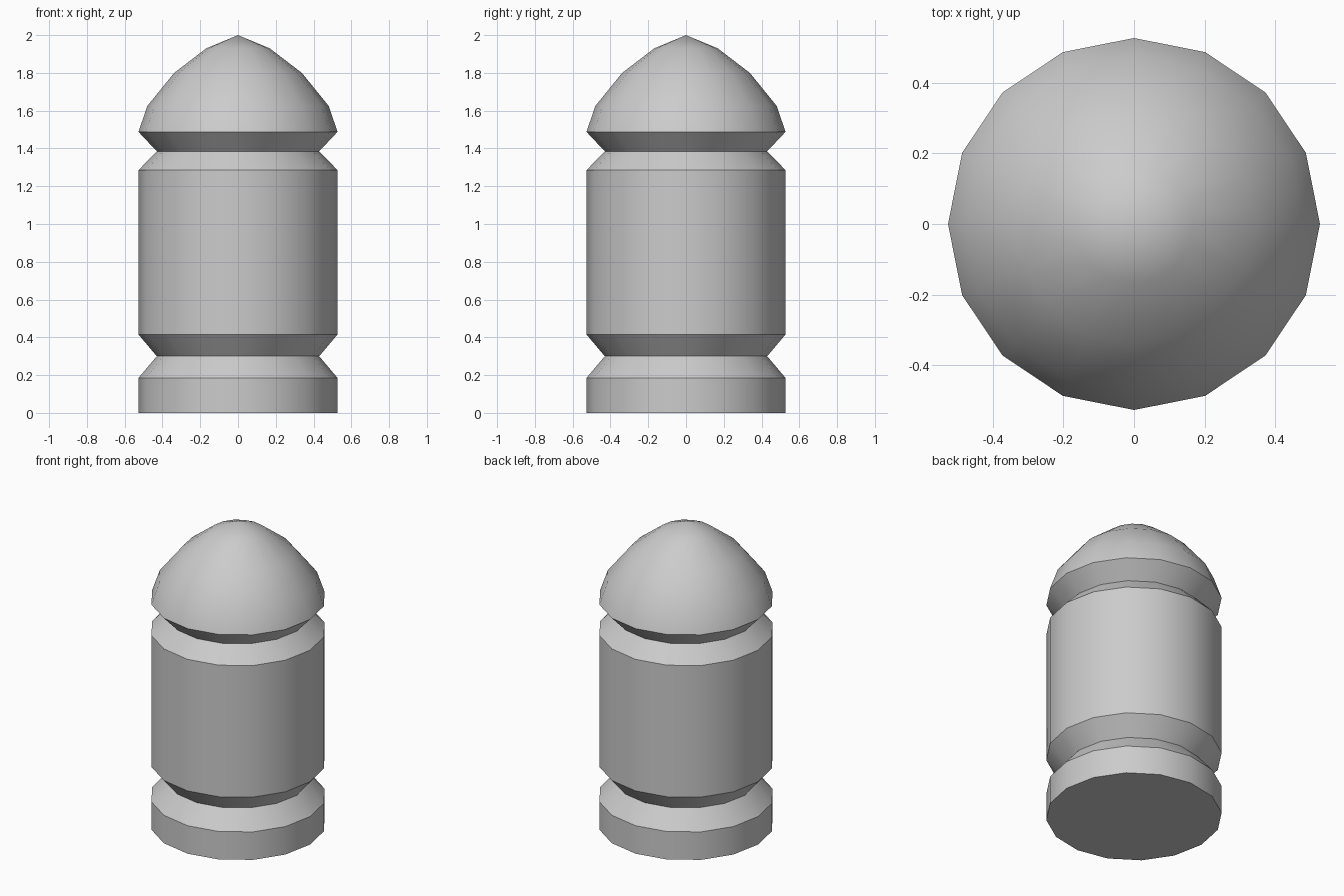
import bpy, bmesh, math

cube = bpy.data.objects.get("Cube")
if cube:
    bpy.data.objects.remove(cube, do_unlink=True)

SIDES = 16
R = 0.527       # outer radius
GROOVE = 0.43   # radius at the bottom of each groove

grey = bpy.data.materials.new("plain grey")
grey.use_nodes = True
colour = (0.6, 0.6, 0.6, 1)
grey.diffuse_color = colour
grey.node_tree.nodes["Principled BSDF"].inputs["Base Color"].default_value = colour


def lathe(name, profile):
    """Turn a (radius, height) profile around z; ends on the axis close it."""
    bm = bmesh.new()
    verts = [bm.verts.new((r, 0, z)) for r, z in profile]
    edges = [bm.edges.new(pair) for pair in zip(verts, verts[1:])]
    bmesh.ops.spin(bm, geom=verts + edges, cent=(0, 0, 0), axis=(0, 0, 1),
                   angle=math.tau, steps=SIDES, use_duplicate=False)
    bmesh.ops.remove_doubles(bm, verts=bm.verts, dist=0.0005)
    bmesh.ops.recalc_face_normals(bm, faces=bm.faces)
    mesh = bpy.data.meshes.new(name)
    bm.to_mesh(mesh)
    bm.free()
    mesh.materials.append(grey)
    obj = bpy.data.objects.new(name, mesh)
    bpy.context.collection.objects.link(obj)
    bpy.ops.object.select_all(action='DESELECT')
    obj.select_set(True)
    bpy.context.view_layer.objects.active = obj
    bpy.ops.object.shade_smooth_by_angle(angle=math.radians(30))
    return obj


# Base, lower groove, shaft, upper groove and domed cap in one turned profile
lathe("bollard_post", [
    (0, 0), (R, 0), (R, 0.185),
    (GROOVE, 0.30), (R, 0.415),
    (R, 1.285), (GROOVE, 1.385), (R, 1.488),
    (0.48, 1.625), (0.338, 1.80), (0.168, 1.93), (0, 2),
])
